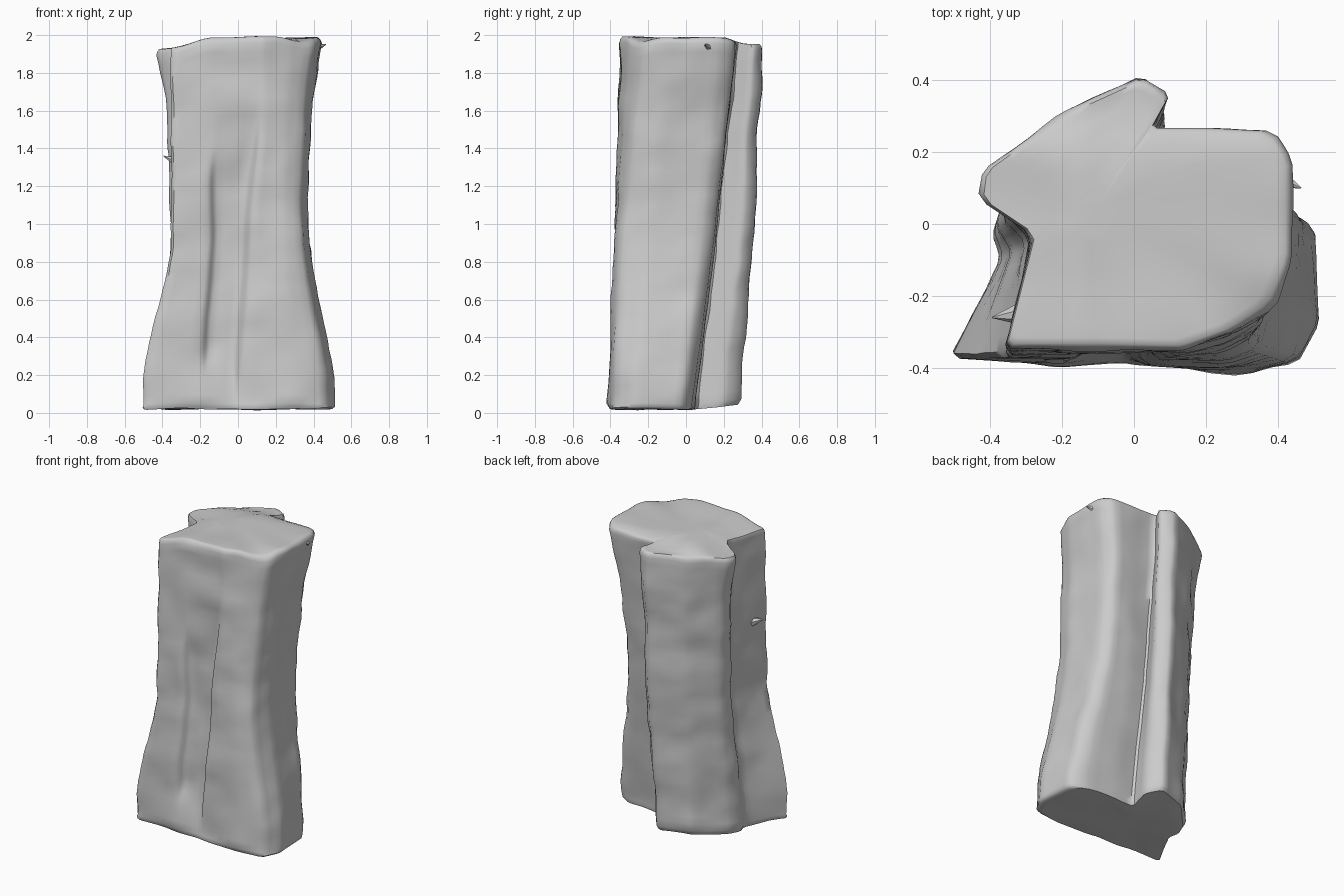
import bpy, bmesh, math
from mathutils import Vector, noise

if "Cube" in bpy.data.objects:
    bpy.data.objects.remove(bpy.data.objects["Cube"])

# Matching outlines (counter-clockwise from front-left) at foot, waist and top
FOOT = [(-.515,-.37),(-.20,-.39),(-.18,-.39),(-.02,-.39),(0,-.395),(.3,-.415),(.46,-.39),
        (.52,-.28),(.50,-.02),(.42,.03),(.2,.05),(.05,.05),(.08,.2),(.01,.29),(-.2,.22),
        (-.36,.05),(-.39,-.03),(-.37,-.1)]
WAIST = [(-.355,-.37),(-.145,-.37),(-.125,-.37),(.035,-.37),(.06,-.375),(.25,-.375),(.34,-.34),
         (.375,-.2),(.365,.1),(.32,.16),(.18,.17),(.03,.16),(.09,.30),(.02,.37),(-.2,.27),
         (-.35,.12),(-.365,.03),(-.29,-.04)]
TOP = [(-.36,-.345),(-.13,-.345),(-.10,-.345),(.11,-.35),(.14,-.35),(.28,-.30),(.39,-.23),
       (.44,-.1),(.44,.18),(.39,.26),(.2,.27),(.05,.27),(.10,.36),(.02,.41),(-.2,.31),
       (-.42,.15),(-.43,.07),(-.28,-.03)]
N = len(WAIST)


def smooth(a, b, v):
    t = max(0, min(1, (v - a) / (b - a)))
    return t * t * (3 - 2 * t)


def outline(z):
    """Blend outlines at height z; the front channel is cut between its ends."""
    if z < 1:
        t = (1 - z) / .95
        end, wx = FOOT, smooth(0, 1, t)
    else:
        t = (z - 1) / .95
        end, wx = TOP, t ** 3
    pts = [Vector((m[0] + (e[0] - m[0]) * wx, m[1] + (e[1] - m[1]) * t))
           for m, e in zip(WAIST, end)]
    pts[2].y += .045 * smooth(.2, .36, z) * (1 - smooth(1.2, 1.4, z))
    pts[3].y += .045 * smooth(.05, .3, z) * (1 - smooth(1.3, 1.65, z))
    # right wall of the channel leans outward as it rises
    lean = .05 * smooth(.9, 1.6, z) * (1 - smooth(1.7, 1.95, z))
    pts[3].x += lean
    pts[4].x += lean
    return pts


def dense_ring(z):
    """Clip each corner and subdivide each side, with fixed counts per side."""
    p, ring = outline(z), []
    for i in range(N):
        a, b = p[i], p[(i + 1) % N]
        length = (Vector(WAIST[i]) - Vector(WAIST[(i + 1) % N])).length
        cut = min(.3, .016 / length)
        steps = max(1, round(length / .045))
        ring += [a.lerp(b, cut + (1 - 2 * cut) * k / steps) for k in range(steps + 1)]
    return ring


def top_z(x, y):
    return (1.985 - .055 * smooth(.12, .36, -x) - .035 * smooth(.2, .32, y)
            - .03 * smooth(.2, .4, x) * smooth(.12, .3, -y)
            + .012 * noise.noise(Vector((x * 5, y * 5, 3))))


def foot_z(x, y):
    return .02 + .02 * smooth(0, .25, y) + .008 * noise.noise(Vector((x * 5, y * 5, 9)))


def shrink(ring, amount, centre):
    """Pull a ring towards a centre by a fraction."""
    return [q.lerp(centre, amount) for q in ring]


bm = bmesh.new()
rings = []


def add_ring(ring, height):
    rings.append([bm.verts.new((q.x, q.y, height(q.x, q.y))) for q in ring])


# Underside, sides with gentle weathering, and top, as one continuous skin
low, high = Vector((-.1, -.1)), Vector((-.12, .02))
foot, head = dense_ring(.05), dense_ring(1.95)
for s in (.8, .5, .2, .08, .03):
    add_ring(shrink(foot, s, low), foot_z)
add_ring(shrink(foot, .008, low), lambda x, y: foot_z(x, y) + .012)
LEVELS = 40
for k in range(LEVELS + 1):
    f = k / LEVELS
    ring = dense_ring(.05 + 1.9 * f)
    row = []
    for q in ring:
        zl = foot_z(q.x, q.y) + .03
        z = zl + (top_z(q.x, q.y) - .03 - zl) * f
        w = noise.noise(Vector((q.x * 4, q.y * 4, z * 5))) * .014
        w += noise.noise(Vector((q.x * 9, q.y * 9, z * 12))) * .006
        d = (q - Vector((0, 0))).normalized()
        row.append(bm.verts.new((q.x + d.x * w, q.y + d.y * w, z)))
    rings.append(row)
add_ring(shrink(head, .01, high), lambda x, y: top_z(x, y) - .01)
for s in (.035, .08, .2, .4, .6, .8):
    add_ring(shrink(head, s, high), top_z)

for a, b in zip(rings, rings[1:]):
    for i in range(len(a)):
        j = (i + 1) % len(a)
        bm.faces.new((a[i], a[j], b[j], b[i]))
bm.faces.new(rings[0][::-1])
bm.faces.new(rings[-1])
bmesh.ops.recalc_face_normals(bm, faces=bm.faces)


def finish(bm, name):
    mesh = bpy.data.meshes.new(name)
    bm.to_mesh(mesh)
    bm.free()
    ob = bpy.data.objects.new(name, mesh)
    bpy.context.collection.objects.link(ob)
    bpy.ops.object.select_all(action='DESELECT')
    ob.select_set(True)
    bpy.context.view_layer.objects.active = ob
    bpy.ops.object.shade_smooth_by_angle(angle=math.radians(50))


finish(bm, "stone_pillar")


# Small splinters on the left edge and the top right rim
def splinter(name, base, tip, radius):
    base, tip = Vector(base), Vector(tip)
    b = bmesh.new()
    bmesh.ops.create_cone(b, cap_ends=True, segments=6, radius1=radius, radius2=.002,
                          depth=(tip - base).length)
    q = Vector((0, 0, 1)).rotation_difference(tip - base)
    for v in b.verts:
        v.co = q @ v.co + (base + tip) / 2
    finish(b, name)


splinter("left_splinter", (-.32, -.25, 1.33), (-.395, -.26, 1.36), .03)
splinter("rim_splinter", (.40, .13, 1.93), (.465, .10, 1.95), .03)
